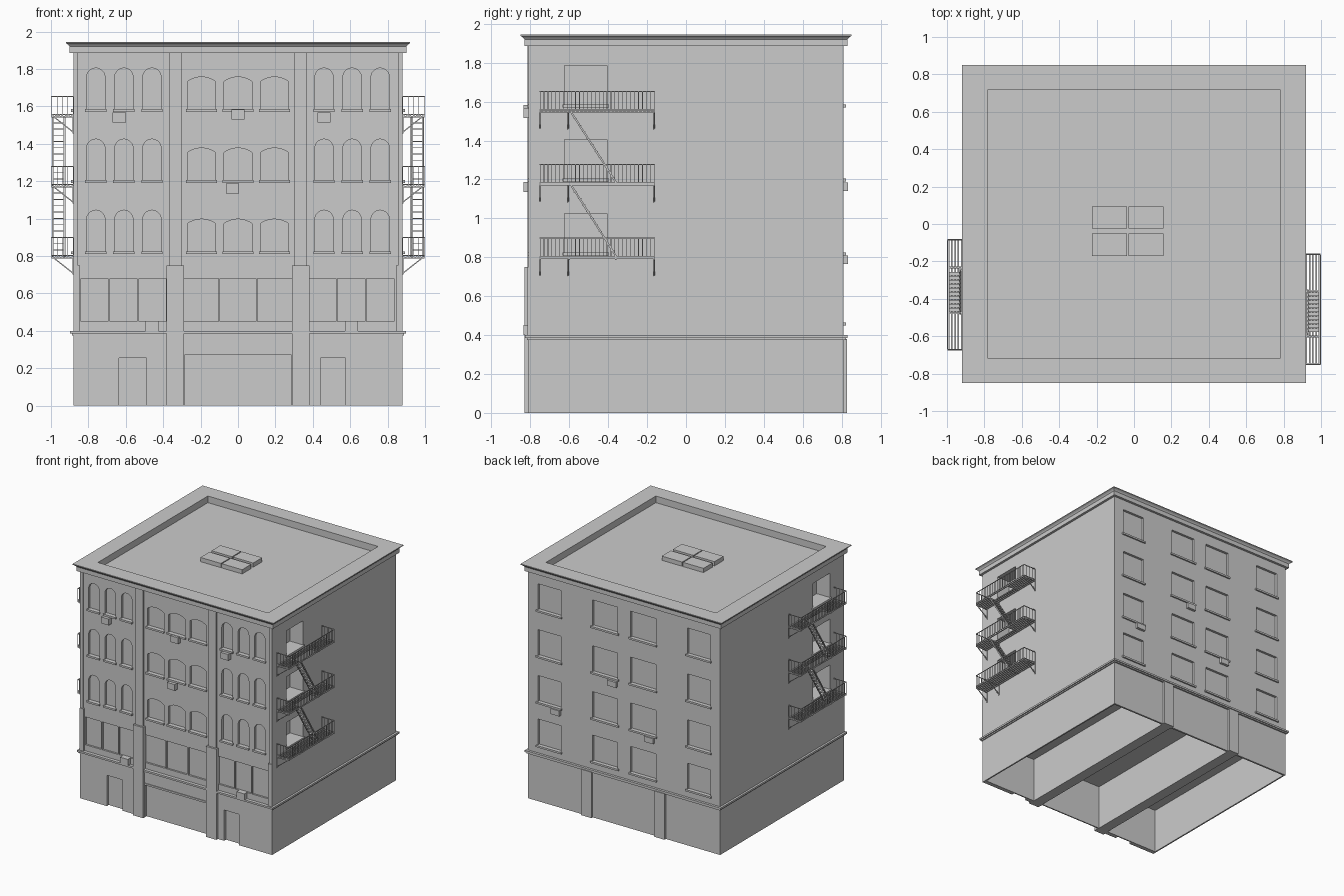
import bpy, bmesh, math
from mathutils import Vector, Matrix

cube = bpy.data.objects.get("Cube")
if cube:
    bpy.data.objects.remove(cube, do_unlink=True)

stone = bpy.data.materials.new("grey_stone")
stone.use_nodes = True
GREY = (0.6, 0.6, 0.6, 1)
stone.diffuse_color = GREY
stone.node_tree.nodes["Principled BSDF"].inputs["Base Color"].default_value = GREY


def box(bm, x0, x1, y0, y1, z0, z1):
    mid = Vector(((x0 + x1) / 2, (y0 + y1) / 2, (z0 + z1) / 2))
    size = Matrix.Diagonal((abs(x1 - x0), abs(y1 - y0), abs(z1 - z0), 1))
    bmesh.ops.create_cube(bm, size=1, matrix=Matrix.Translation(mid) @ size)


def beam(bm, a, b, t):
    a, b = Vector(a), Vector(b)
    d = b - a
    m = Matrix.Translation((a + b) / 2) @ d.to_track_quat('Z', 'Y').to_matrix().to_4x4()
    bmesh.ops.create_cube(bm, size=1, matrix=m @ Matrix.Diagonal((t, t, d.length, 1)))


def arch(bm, x0, x1, z0, top, rise, y0, y1, steps=10):
    """Prism along y with a circular arc as its head."""
    c, w = (x0 + x1) / 2, (x1 - x0) / 2
    r = (w * w + rise * rise) / (2 * rise)
    half = math.asin(min(1, w / r))
    pts = [(x0, z0), (x1, z0)]
    for i in range(steps + 1):
        a = half - 2 * half * i / steps
        pts.append((c + r * math.sin(a), top - r + r * math.cos(a)))
    near = bm.faces.new([bm.verts.new((x, y0, z)) for x, z in pts])
    out = bmesh.ops.extrude_face_region(bm, geom=[near])
    moved = [v for v in out["geom"] if isinstance(v, bmesh.types.BMVert)]
    bmesh.ops.translate(bm, verts=moved, vec=(0, y1 - y0, 0))


def finish(bm, name):
    bmesh.ops.recalc_face_normals(bm, faces=bm.faces)
    me = bpy.data.meshes.new(name)
    bm.to_mesh(me)
    bm.free()
    me.materials.append(stone)
    ob = bpy.data.objects.new(name, me)
    bpy.context.collection.objects.link(ob)
    return ob


def cut(ob, cutter):
    mod = ob.modifiers.new("openings", 'BOOLEAN')
    mod.operation, mod.solver, mod.object = 'DIFFERENCE', 'EXACT', cutter
    bpy.context.view_layer.objects.active = ob
    bpy.ops.object.modifier_apply(modifier=mod.name)
    bpy.data.objects.remove(cutter, do_unlink=True)


FRONT, BACK, SIDE = -0.80, 0.81, 0.88
ROWS = (0.825, 1.205, 1.585)

# Window openings and their sills
holes, sills = bmesh.new(), bmesh.new()
for z in ROWS:
    for c in (0.76, 0.61, 0.46):
        for s in (-1, 1):
            x = s * c
            arch(holes, x - 0.049, x + 0.049, z, z + 0.22, 0.0485, FRONT - 0.05, FRONT + 0.02)
            box(sills, x - 0.057, x + 0.057, FRONT - 0.015, FRONT + 0.01, z - 0.015, z)
    for x in (-0.195, 0, 0.195):
        arch(holes, x - 0.076, x + 0.076, z, z + 0.172, 0.025, FRONT - 0.05, FRONT + 0.02)
        box(sills, x - 0.083, x + 0.083, FRONT - 0.015, FRONT + 0.01, z - 0.015, z)
    for s in (-1, 1):
        box(holes, s * (SIDE - 0.12), s * (SIDE + 0.05), -0.625, -0.405, z, z + 0.2)
        box(sills, s * (SIDE - 0.01), s * (SIDE + 0.012), -0.635, -0.395, z - 0.015, z)
for z in (0.465,) + ROWS:
    for x0, x1 in ((0.58, 0.79), (0.06, 0.29), (-0.29, -0.06), (-0.79, -0.58)):
        box(holes, x0, x1, BACK - 0.02, BACK + 0.05, z, z + 0.215)
        box(sills, x0 - 0.012, x1 + 0.012, BACK - 0.01, BACK + 0.012, z - 0.015, z)

# Large display windows above the ledge
for start, width in ((-0.84, 0.145), (-0.295, 0.19), (0.378, 0.145)):
    for i in range(3):
        x = start + i * (width + 0.01)
        box(holes, x, x + width, FRONT - 0.05, FRONT + 0.015, 0.45, 0.68)

body = bmesh.new()
box(body, -SIDE, SIDE, FRONT, BACK, 0.38, 1.89)
cut(finish(body, "upper_walls"), finish(holes, "window_cutter"))
finish(sills, "window_sills")

# Hollow ground floor with three rooms
base, doors = bmesh.new(), bmesh.new()
box(base, -SIDE, SIDE, -0.81, -0.775, 0, 0.38)
for x0, x1, top in ((-0.635, -0.49, 0.255), (-0.287, 0.287, 0.27), (0.44, 0.575, 0.255)):
    box(doors, x0, x1, -0.9, -0.785, -0.1, top)
cut(finish(base, "ground_floor_front"), finish(doors, "door_cutter"))
walls = bmesh.new()
box(walls, -SIDE, SIDE, 0.795, 0.81, 0, 0.38)
for s in (-1, 1):
    box(walls, s * (SIDE - 0.012), s * SIDE, -0.775, 0.795, 0, 0.38)
    box(walls, s * 0.29, s * 0.38, -0.775, 0.795, 0, 0.38)
finish(walls, "ground_floor_walls")
lintel = bmesh.new()
box(lintel, -0.287, 0.287, -0.816, -0.805, 0.27, 0.285)
finish(lintel, "garage_lintel")

# Pilasters
posts = bmesh.new()
for s in (-1, 1):
    box(posts, s * 0.288, s * 0.382, -0.83, FRONT + 0.01, 0, 0.75)
    box(posts, s * 0.30, s * 0.37, -0.815, FRONT + 0.01, 0.75, 1.89)
    box(posts, s * 0.288, s * 0.382, BACK - 0.01, 0.828, 0, 0.38)
    box(posts, s * 0.845, s * SIDE, -0.815, FRONT + 0.01, 0.40, 0.75)
    box(posts, s * 0.855, s * SIDE, -0.81, FRONT + 0.01, 0.75, 1.89)
finish(posts, "pilasters")

# Ledge above the ground floor
ledge = bmesh.new()
box(ledge, -0.888, 0.888, -0.818, 0.822, 0.375, 0.385)
box(ledge, -0.897, 0.897, -0.827, 0.83, 0.385, 0.40)
finish(ledge, "ledge")

# Cornice built as a hollow ring from a stepped profile
cornice = bmesh.new()
profile = ((0.87, 1.885), (0.90, 1.885), (0.90, 1.92), (0.908, 1.93), (0.92, 1.938),
           (0.92, 1.945), (0.78, 1.945), (0.78, 1.88))
rings = []
for x, z in profile:
    y = x - 0.07 if x > 0.8 else 0.72
    rings.append([cornice.verts.new((sx * x, sy * y, z))
                  for sx, sy in ((-1, -1), (1, -1), (1, 1), (-1, 1))])
for i, a in enumerate(rings):
    b = rings[(i + 1) % len(rings)]
    for k in range(4):
        n = (k + 1) % 4
        cornice.faces.new((a[k], a[n], b[n], b[k]))
finish(cornice, "cornice")

# Roof skylight of four panes
sky = bmesh.new()
for x in (-0.225, -0.03):
    for y in (-0.17, -0.025):
        box(sky, x, x + 0.187, y, y + 0.118, 1.88, 1.925)
finish(sky, "skylight")

# Window air conditioners
units = bmesh.new()
for x, z in ((-0.635, 1.515), (0, 1.53), (0.46, 1.515), (-0.03, 1.135),
             (-0.46, 0.40), (0.607, 0.40)):
    box(units, x - 0.035, x + 0.035, -0.835, FRONT + 0.01, z, z + 0.052)
for x, z in ((0.10, 1.14), (0.62, 0.765), (-0.24, 0.765)):
    box(units, x - 0.04, x + 0.04, BACK - 0.01, 0.832, z, z + 0.045)
finish(units, "air_conditioners")


def fire_escape(name, turned):
    bm = bmesh.new()
    y0, y1, xi, xo = -0.75, -0.163, 0.882, 0.996
    hole0, hole1 = -0.60, -0.36
    for n, z in enumerate((0.79, 1.17, 1.545)):
        # Slatted platform with a stair hole
        for i in range(7):
            x = xi + 0.004 + i * 0.0176
            if n and 2 < i < 6:
                box(bm, x - 0.004, x + 0.004, y0, hole0, z, z + 0.008)
                box(bm, x - 0.004, x + 0.004, hole1, y1, z, z + 0.008)
            else:
                box(bm, x - 0.004, x + 0.004, y0, y1, z, z + 0.008)
        for y in (y0, hole0, hole1, y1):
            beam(bm, (xi, y, z), (xo, y, z), 0.008)
        # Railing
        top = z + 0.108
        for h in (top, z + 0.012):
            beam(bm, (xo, y0, h), (xo, y1, h), 0.005)
            for y in (y0, y1):
                beam(bm, (xi, y, h), (xo, y, h), 0.005)
        for i in range(30):
            y = y0 + (y1 - y0) * i / 29
            beam(bm, (xo, y, z), (xo, y, top), 0.003)
        for i in range(4):
            x = xi + (xo - xi) * i / 4
            for y in (y0, y1):
                beam(bm, (x, y, z), (x, y, top), 0.003)
        # Brackets
        for y in (y0, hole0 - 0.005, y1):
            beam(bm, (xi - 0.004, y, z - 0.085), (xo - 0.01, y, z), 0.006)
            beam(bm, (xi, y, z - 0.09), (xi, y, z), 0.005)
        # Stair down to the next platform
        if n:
            low = (0.79, 1.17)[n - 1]
            a, b = (-0.59, z), (-0.355, low + 0.008)
            for x in (0.928, 0.99):
                beam(bm, (x, *a), (x, *b), 0.009)
            for i in range(1, 11):
                t = i / 11
                y, h = a[0] + (b[0] - a[0]) * t, a[1] + (b[1] - a[1]) * t
                box(bm, 0.928, 0.99, y - 0.009, y + 0.009, h - 0.002, h + 0.002)
    if turned:
        bmesh.ops.rotate(bm, verts=bm.verts, cent=(0, -0.4175, 0),
                         matrix=Matrix.Rotation(math.pi, 3, 'Z'))
    finish(bm, name)


fire_escape("left_fire_escape", False)
fire_escape("right_fire_escape", True)
